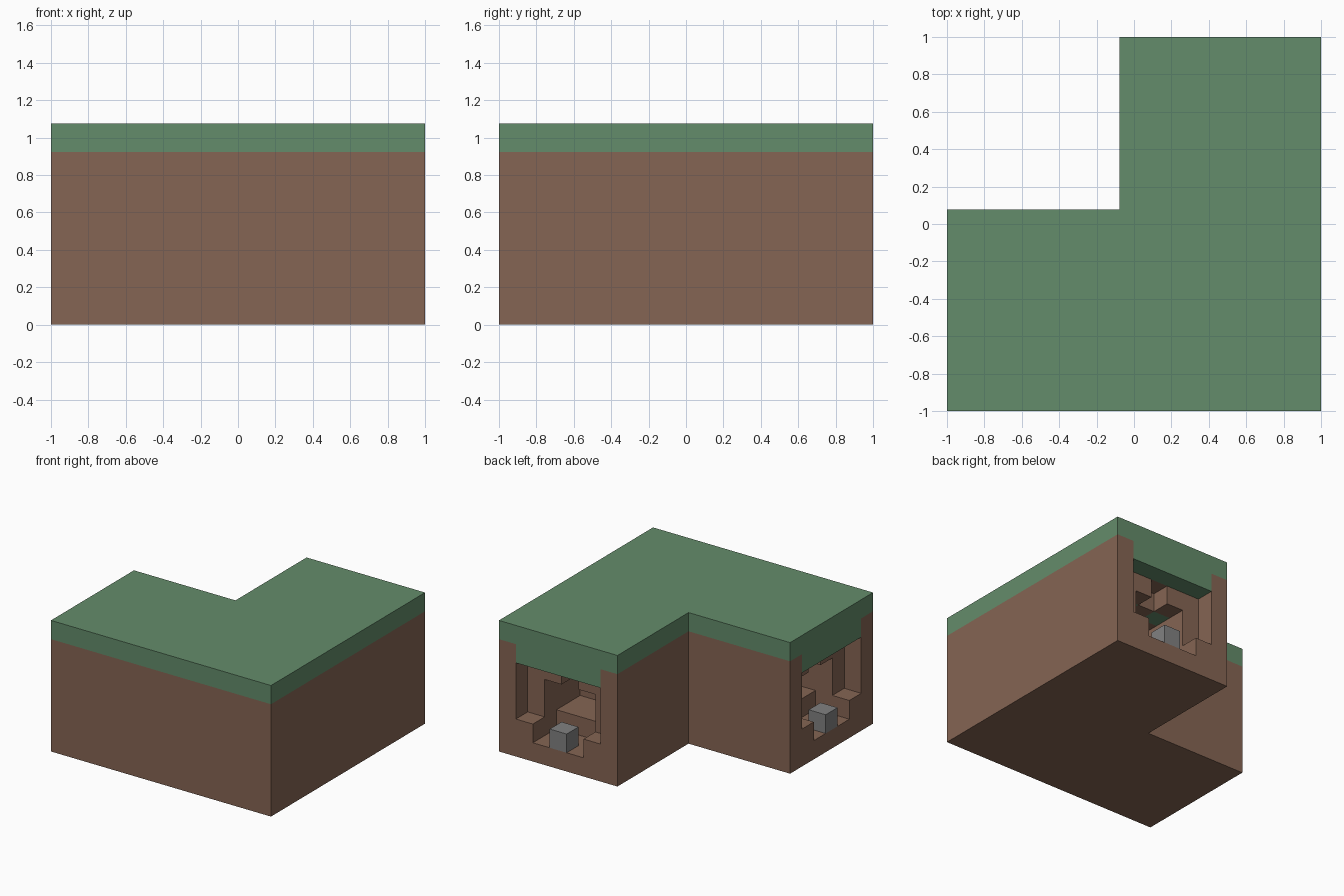
import bpy, bmesh
from mathutils import Vector

cube = bpy.data.objects.get("Cube")
if cube:
    bpy.data.objects.remove(cube, do_unlink=True)

N, H, ARM = 13, 7, 7          # blocks along a side, blocks high, width of each arm
S = 2 / N                     # size of one block


def make_material(name, rgb):
    mat = bpy.data.materials.new(name)
    mat.use_nodes = True
    mat.diffuse_color = (*rgb, 1)
    mat.node_tree.nodes["Principled BSDF"].inputs["Base Color"].default_value = (*rgb, 1)
    return mat


earth_mat = make_material("earth brown", (0.235, 0.13, 0.087))
grass_mat = make_material("grass green", (0.127, 0.262, 0.145))
stone_mat = make_material("stone grey", (0.22, 0.22, 0.22))


# Cave mouth: which blocks are open, by depth, row from the top and column
def is_open(depth, row, col):
    off = abs(col - 3)        # distance from the middle column
    if depth == 0:
        return (2 <= row <= 4 and off <= 2) or (row == 5 and off <= 1)
    if depth == 1:
        return (3 <= row <= 5 and off <= 1) or (row == 2 and off == 0)
    if depth <= 3:
        return row in (3, 4) and off <= 1
    return depth <= 5 and row == 3 and off <= 1


def is_lintel(depth, row, col):
    off = abs(col - 3)
    return (depth == 0 and row == 1 and off <= 2) or (depth == 2 and row == 2 and off == 1)


# Sort every block of the L-shaped ground into earth, grass or stone
earth, grass, stones = set(), set(), {"back": set(), "side": set()}
for i in range(N):
    for j in range(N):
        if i < N - ARM and j >= ARM:
            continue
        for k in range(H):
            row = H - 1 - k
            mouths = {"back": (N - 1 - j, row, N - 1 - i),
                      "side": (i, row, ARM - 1 - j)}
            cell = (i, j, k)
            loose = [m for m, p in mouths.items() if p == (0, 5, 3)]
            if loose:
                stones[loose[0]].add(cell)
            elif any(is_open(*p) for p in mouths.values()):
                continue
            elif row == 0 or any(is_lintel(*p) for p in mouths.values()):
                grass.add(cell)
            else:
                earth.add(cell)

solid = earth | grass | stones["back"] | stones["side"]


# Skin a group of blocks with only its exposed sides, then merge flat areas
def build_part(name, cells, mat):
    bm = bmesh.new()
    for cell in sorted(cells):
        for axis in range(3):
            for side in (0, 1):
                near = list(cell)
                near[axis] += 2 * side - 1
                if tuple(near) in solid:
                    continue
                u, v = (axis + 1) % 3, (axis + 2) % 3
                ring = []
                for a, b in ((0, 0), (1, 0), (1, 1), (0, 1)):
                    p = Vector(cell)
                    p[axis] += side
                    p[u] += a
                    p[v] += b
                    ring.append(bm.verts.new(p * S - Vector((1, 1, 0))))
                bm.faces.new(ring if side else ring[::-1])
    bmesh.ops.remove_doubles(bm, verts=bm.verts[:], dist=S / 100)
    bmesh.ops.dissolve_limit(bm, angle_limit=0.01, verts=bm.verts[:], edges=bm.edges[:])
    mesh = bpy.data.meshes.new(name)
    bm.to_mesh(mesh)
    bm.free()
    mesh.materials.append(mat)
    obj = bpy.data.objects.new(name, mesh)
    bpy.context.collection.objects.link(obj)


build_part("earth_ground", earth, earth_mat)
build_part("grass_cover", grass, grass_mat)
for place, cells in stones.items():
    build_part(place + "_cave_stone", cells, stone_mat)
